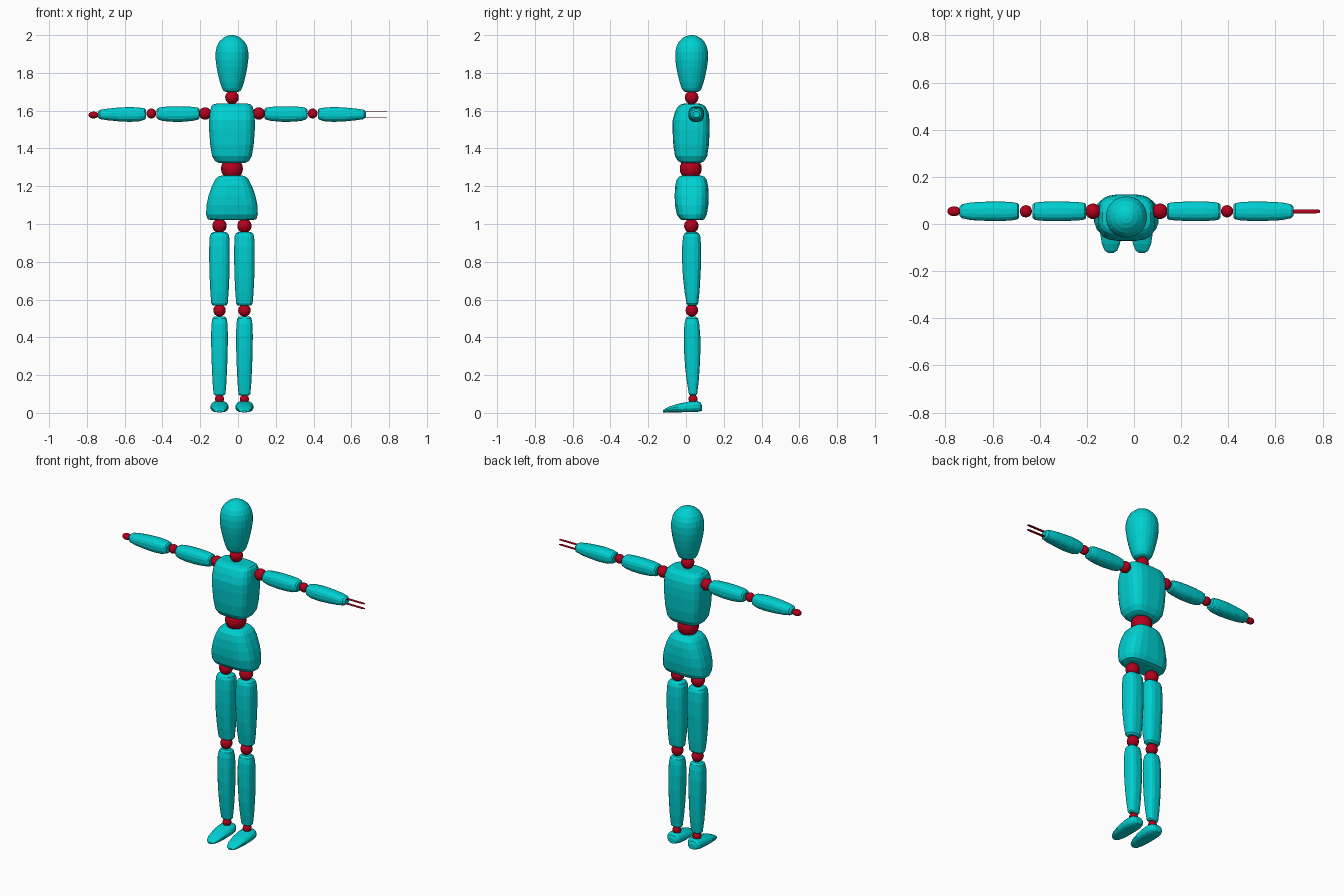
import bpy, bmesh, math
from mathutils import Vector


def material(name, rgb):
    m = bpy.data.materials.new(name)
    m.diffuse_color = (*rgb, 1)
    return m


TEAL = material("teal", (0.0, 0.63, 0.64))
RED = material("crimson", (0.46, 0.0, 0.012))


def finish(bm, name, mat):
    bmesh.ops.recalc_face_normals(bm, faces=bm.faces)
    me = bpy.data.meshes.new(name)
    bm.to_mesh(me)
    bm.free()
    me.materials.append(mat)
    ob = bpy.data.objects.new(name, me)
    bpy.context.collection.objects.link(ob)
    return ob


def loft(name, axis, sections, power=2.8, sides=16, mat=TEAL):
    """Rounded-box rings (position, centre a, centre b, half a, half b) along an axis."""
    bm = bmesh.new()
    rings = []
    for t, ca, cb, ha, hb in sections:
        ring = []
        for i in range(sides):
            ang = 2 * math.pi * (i + 0.5) / sides
            c, s = math.cos(ang), math.sin(ang)
            a = ca + ha * math.copysign(abs(c) ** (2 / power), c)
            b = cb + hb * math.copysign(abs(s) ** (2 / power), s)
            co = {"x": (t, a, b), "y": (a, t, b), "z": (a, b, t)}[axis]
            ring.append(bm.verts.new(co))
        rings.append(ring)
    for r, q in zip(rings, rings[1:]):
        for i in range(sides):
            j = (i + 1) % sides
            bm.faces.new((r[i], r[j], q[j], q[i]))
    bm.faces.new(rings[0])
    bm.faces.new(rings[-1])
    return finish(bm, name, mat)


def ball(name, centre, radius, scale=(1, 1, 1)):
    bm = bmesh.new()
    bmesh.ops.create_uvsphere(bm, u_segments=20, v_segments=12, radius=radius)
    for v in bm.verts:
        v.co = Vector(v.co[k] * scale[k] + centre[k] for k in range(3))
    return finish(bm, name, RED)


CX, CY = -0.032, 0.027

# Head: egg with a dome on top and a tapered chin
head = [(1.700, .034), (1.706, .046), (1.72, .054), (1.75, .064), (1.79, .074), (1.83, .082),
        (1.87, .087), (1.91, .087), (1.94, .081), (1.965, .068), (1.985, .047), (1.996, .026), (2.0, .006)]
loft("head", "z", [(z, CX, CY + .003, r, r) for z, r in head], power=2.1, sides=24)
ball("neck_joint", (CX, CY + .003, 1.67), .036)

# Torso, waist and pelvis
loft("torso", "z", [
    (1.323, CX, CY, .070, .050), (1.333, CX, CY, .090, .070), (1.36, CX, CY, .106, .086),
    (1.42, CX, CY, .116, .095), (1.50, CX, CY, .122, .099), (1.55, CX, CY, .122, .098),
    (1.59, CX, CY + .003, .118, .090), (1.62, CX, CY + .003, .111, .075),
    (1.632, CX, CY + .003, .102, .060), (1.637, CX, CY + .003, .085, .042)], power=3.4, sides=20)
ball("waist_joint", (CX, CY - .002, 1.293), .058)
loft("pelvis", "z", [
    (1.020, CX, CY + .006, .110, .050), (1.026, CX, CY + .006, .130, .065),
    (1.05, CX, CY + .004, .138, .080), (1.10, CX, CY + .003, .136, .089),
    (1.15, CX, CY + .003, .125, .091), (1.20, CX, CY + .003, .107, .088),
    (1.235, CX, CY + .003, .089, .080), (1.25, CX, CY + .003, .074, .068),
    (1.256, CX, CY + .003, .058, .052)], power=3.0, sides=20)

# Legs
for side, x in (("right", CX - .066), ("left", CX + .066)):
    ball(side + "_hip_joint", (x, .028, .99), .038)
    loft(side + "_thigh", "z", [
        (.568, x, .034, .035, .022), (.578, x, .034, .044, .031), (.64, x, .032, .049, .040),
        (.72, x, .030, .053, .047), (.80, x, .030, .055, .051), (.88, x, .030, .055, .051),
        (.935, x, .030, .052, .046), (.95, x, .030, .046, .039), (.957, x, .030, .034, .028)])
    ball(side + "_knee_joint", (x, .031, .543), .033)
    loft(side + "_shin", "z", [
        (.092, x, .037, .024, .015), (.100, x, .037, .032, .022), (.16, x, .036, .037, .031),
        (.24, x, .034, .041, .039), (.33, x, .033, .044, .044), (.41, x, .032, .045, .044),
        (.47, x, .031, .043, .040), (.50, x, .031, .038, .033), (.510, x, .031, .028, .022)])
    ball(side + "_ankle_joint", (x, .037, .073), .024)
    foot = [(-.122, .013, .005), (-.113, .027, .009), (-.085, .039, .016), (-.04, .046, .023),
            (.01, .048, .028), (.045, .046, .030), (.065, .041, .028), (.078, .032, .023),
            (.084, .020, .015)]
    loft(side + "_foot", "y", [(y, x, h + .003 + max(0, y - .05) * .2, w, h) for y, w, h in foot],
         power=2.5)

# Arms, stretched sideways; d is the outward direction
AY, AZ = .054, 1.582
for side, d in (("right", -1), ("left", 1)):
    def px(offset):
        return CX + d * offset

    ball(side + "_shoulder_joint", (px(.142), AY, AZ + .003), .033)
    loft(side + "_upper_arm", "x", [(px(o), AY, AZ + z, w, h) for o, w, h, z in (
        (.172, .030, .024, .002), (.179, .036, .032, .002), (.21, .040, .038, .001),
        (.27, .042, .042, 0), (.33, .042, .041, 0), (.37, .040, .037, .001),
        (.391, .036, .031, .002), (.399, .028, .022, .002))], power=2.5)
    ball(side + "_elbow_joint", (px(.427), AY, AZ + .003), .026)
    loft(side + "_forearm", "x", [(px(o), AY, AZ - .002 + z, w, h) for o, w, h, z in (
        (.455, .028, .022, .002), (.462, .035, .030, .002), (.49, .040, .037, 0),
        (.54, .042, .040, 0), (.60, .041, .037, 0), (.66, .038, .031, 0),
        (.698, .030, .025, 0), (.709, .018, .015, 0))], power=2.5)

# One hand is a rounded stub, the other a pair of thin prongs
ball("right_hand", (-.764, AY, 1.577), .028, (1, .75, .64))
for name, z in (("upper_prong", 1.594), ("lower_prong", 1.565)):
    loft(name, "x", [(.66, AY, z, .009, .0025), (.775, AY, z, .009, .0025), (.79, AY, z, .006, .002)],
         power=2.4, sides=8, mat=RED)
